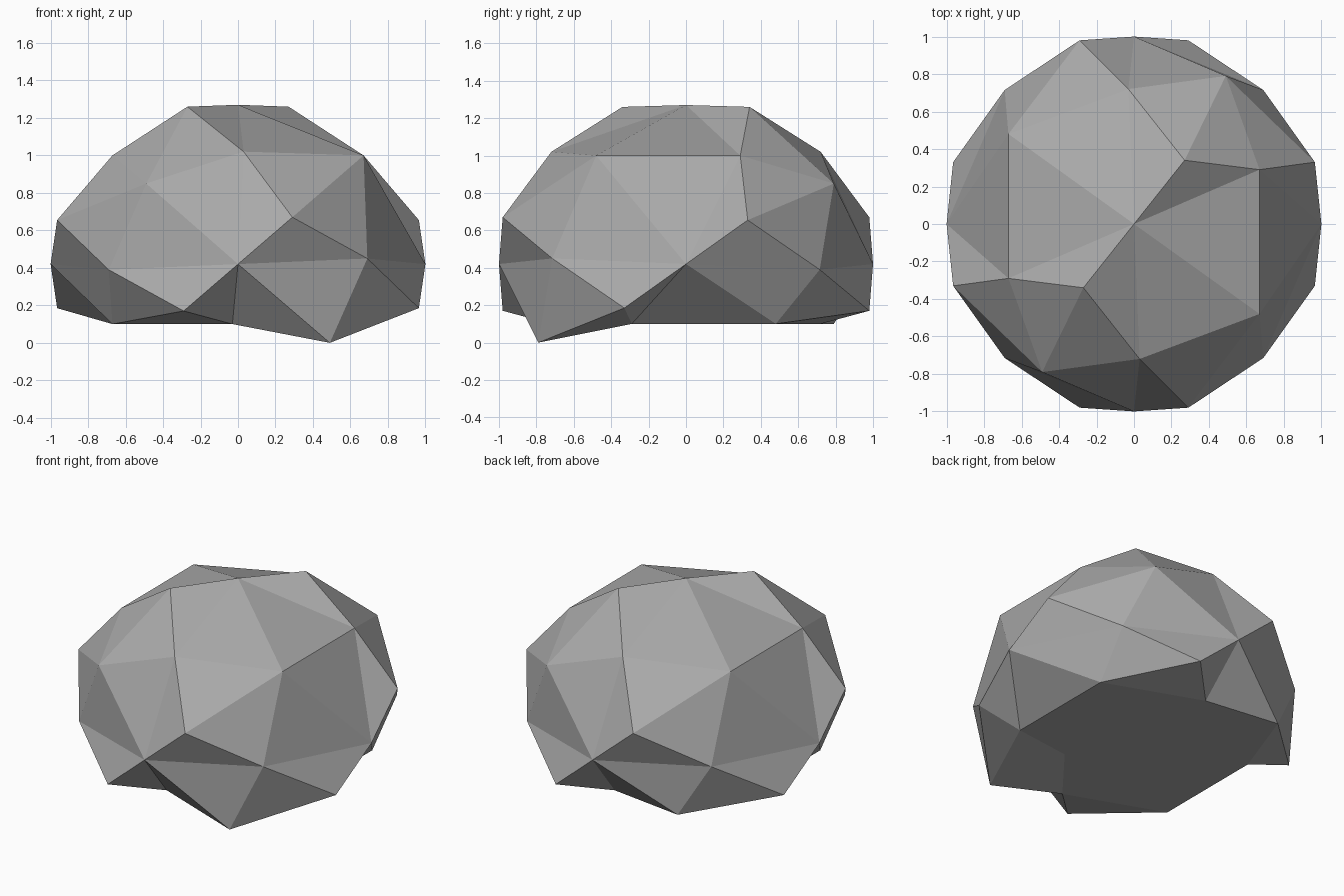
import bpy, bmesh
from itertools import product

cube = bpy.data.objects.get("Cube")
if cube:
    bpy.data.objects.remove(cube, do_unlink=True)

CENTRE_Z, FLOOR_Z = 0.42, 0.1
SPIKE = (1, -1, -1)

# Half-turn symmetry: each seed point repeats under rotations about the axes
HALF_TURNS = [(1, 1, 1), (1, -1, -1), (-1, 1, -1), (-1, -1, 1)]

# Lattice key on a 3x3x3 cube -> position of a face centre, edge or corner
LATTICE = {
    (1, 0, 0): (1, 0, 0),
    (0, 1, 0): (0, 1, 0),
    (0, 0, 1): (0, 0, 0.85),
    (1, 0, 1): (0.67, 0.29, 0.58),
    (0, -1, 1): (0.03, -0.72, 0.6),
    (1, -1, 0): (0.69, -0.715, 0.03),
    (1, -1, 1): (0.67, -0.48, 0.58),
    (1, 1, 1): (0.49, 0.79, 0.43),
}
# Raised points inside alternate quarters of each cube side: axis -> position
PEAKS = {0: (0.965, 0.33, 0.235), 1: (0.29, -0.98, 0.25), 2: (0.27, 0.34, 0.84)}


def turn(v, signs):
    return tuple(a * s for a, s in zip(v, signs))


def sign_of(v):
    return tuple(1 if a > 0 else -1 for a in v)


bm = bmesh.new()


def add_vert(p, key):
    z = p[2] + CENTRE_Z
    z = 0.0 if key == SPIKE else max(z, FLOOR_Z)   # flat underside, one low foot
    return bm.verts.new((p[0], p[1], z))


lattice, peaks = {}, {}
for signs in HALF_TURNS:
    for key, p in LATTICE.items():
        k = turn(key, signs)
        if k not in lattice:
            lattice[k] = add_vert(turn(p, signs), k)
    for axis, p in PEAKS.items():
        q = turn(p, signs)
        peaks[axis, sign_of(q)] = add_vert(q, None)

# Four quarters on each cube side: a low pyramid or a diagonal split
for axis, corner in product(range(3), product((-1, 1), repeat=3)):
    u, v = [i for i in range(3) if i != axis]

    def drop(*axes):
        return lattice[tuple(0 if i in axes else c for i, c in enumerate(corner))]

    ring = [drop(u, v), drop(v), drop(), drop(u)]
    peak = peaks.get((axis, corner))
    if peak:
        for i in range(4):
            bm.faces.new((ring[i], ring[(i + 1) % 4], peak))
    else:
        bm.faces.new(ring[:3])
        bm.faces.new((ring[0], ring[2], ring[3]))

bmesh.ops.recalc_face_normals(bm, faces=bm.faces[:])
mesh = bpy.data.meshes.new("rock")
bm.to_mesh(mesh)
bm.free()

# Flat grey stone
stone = bpy.data.materials.new("grey stone")
stone.use_nodes = True
colour = (0.4, 0.4, 0.4, 1)
stone.diffuse_color = colour
stone.node_tree.nodes["Principled BSDF"].inputs["Base Color"].default_value = colour
mesh.materials.append(stone)

rock = bpy.data.objects.new("rock", mesh)
bpy.context.collection.objects.link(rock)
